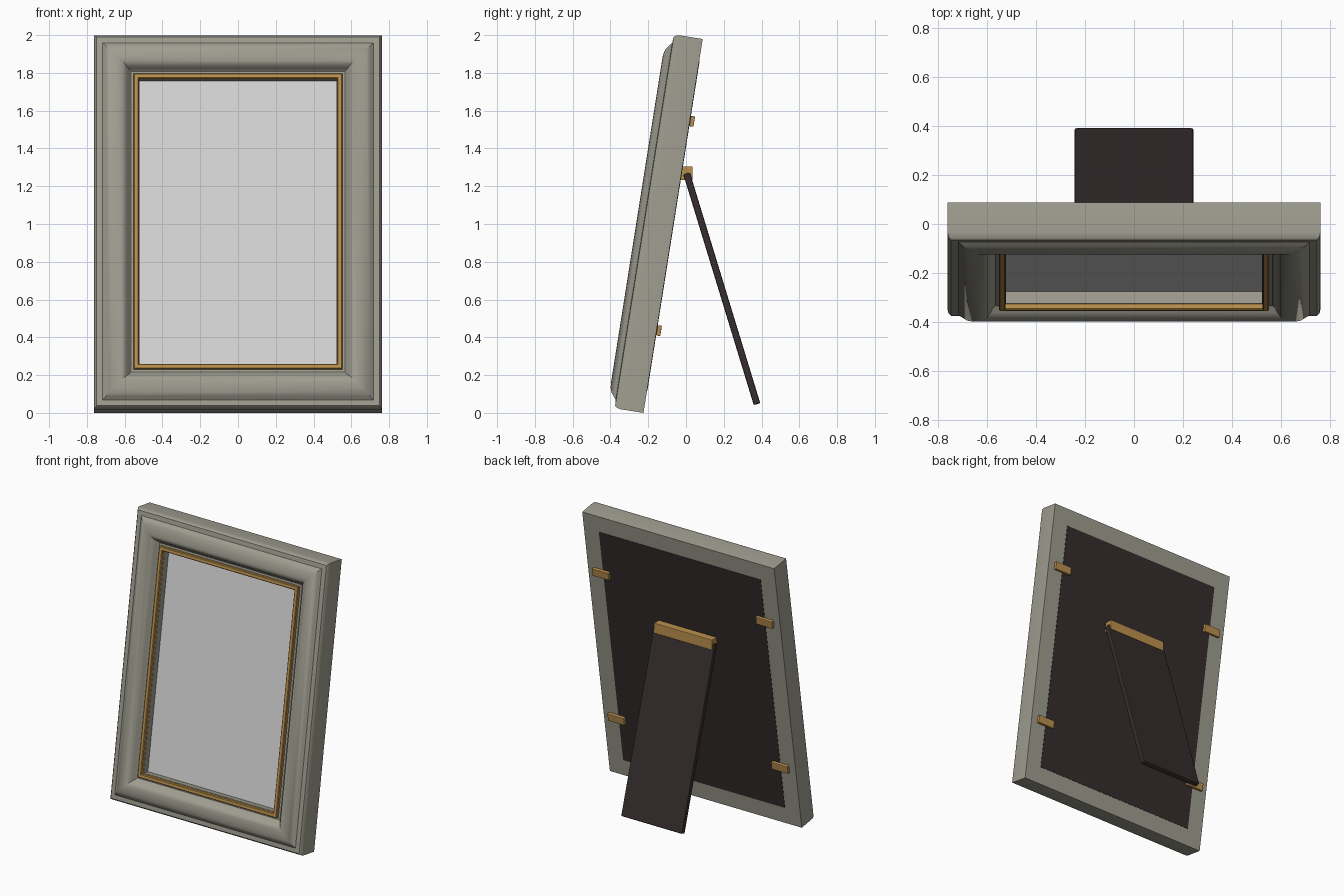
import bpy, bmesh, math
from mathutils import Matrix

if "Cube" in bpy.data.objects:
    bpy.data.objects.remove(bpy.data.objects["Cube"])

W, H = 0.762, 2.004          # half width and height of the moulding
LEAN = Matrix.Translation((0, -0.225, 0)) @ Matrix.Rotation(math.radians(-9), 4, 'X')


def material(name, rgb):
    m = bpy.data.materials.new(name)
    m.diffuse_color = (*rgb, 1)
    m.use_nodes = True
    m.node_tree.nodes["Principled BSDF"].inputs["Base Color"].default_value = m.diffuse_color
    return m


GREY = material("warm_grey_paint", (0.35, 0.34, 0.28))
GOLD = material("gold", (0.50, 0.28, 0.075))
BROWN = material("dark_brown", (0.036, 0.026, 0.026))
GLASS = material("pale_grey", (0.68, 0.68, 0.68))


def finish(bm, name, mat, matrix):
    bmesh.ops.recalc_face_normals(bm, faces=bm.faces)
    me = bpy.data.meshes.new(name)
    bm.to_mesh(me)
    bm.free()
    me.materials.append(mat)
    ob = bpy.data.objects.new(name, me)
    bpy.context.collection.objects.link(ob)
    ob.matrix_world = matrix
    return ob


def mitred_ring(name, profile, mat):
    """Sweep a closed (inset, depth) profile round the rectangle with mitred corners."""
    bm = bmesh.new()
    rings = []
    for sx, top in ((-1, 0), (1, 0), (1, 1), (-1, 1)):
        rings.append([bm.verts.new((sx * (W - i), -d, H - i if top else i)) for i, d in profile])
    n = len(profile)
    for a in range(4):
        p, q = rings[a], rings[(a + 1) % 4]
        for k in range(n):
            bm.faces.new((p[k], p[(k + 1) % n], q[(k + 1) % n], q[k]))
    ob = finish(bm, name, mat, LEAN)
    bpy.context.view_layer.objects.active = ob
    ob.select_set(True)
    bpy.ops.object.shade_smooth_by_angle(angle=math.radians(32))
    ob.select_set(False)
    return ob


def box(name, size, center, mat, matrix=LEAN, bevel=0.0):
    bm = bmesh.new()
    bmesh.ops.create_cube(bm, size=1, matrix=Matrix.Translation(center) @ Matrix.Diagonal((*size, 1)))
    if bevel:
        bmesh.ops.bevel(bm, geom=bm.edges[:], offset=bevel, segments=2, profile=0.5, affect='EDGES')
    return finish(bm, name, mat, matrix)


# Moulding: outer step, rounded crest, cove, then the inner ledge
mitred_ring("frame_moulding", [
    (0, 0), (0, 0.122), (0.004, 0.142), (0.014, 0.154), (0.045, 0.156),
    (0.062, 0.170), (0.080, 0.184), (0.102, 0.192), (0.125, 0.195), (0.145, 0.192),
    (0.163, 0.182), (0.176, 0.167), (0.186, 0.148), (0.196, 0.140),
    (0.240, 0.140), (0.240, 0)], GREY)

# Gold lip round the opening
mitred_ring("gold_lip", [
    (0.210, 0.136), (0.210, 0.160), (0.214, 0.165), (0.233, 0.165), (0.238, 0.160), (0.238, 0.136)], GOLD)

# Glass and backing board
box("glass_pane", (1.06, 0.01, 1.54), (0, -0.085, H / 2), GLASS)
box("backing_board", (2 * W - 0.24, 0.03, H - 0.24), (0, -0.013, H / 2), BROWN)

# Retaining clips on the back
for side, sx in (("left", -1), ("right", 1)):
    for level, z in (("lower", 0.443), ("upper", 1.565)):
        box(f"clip_{level}_{side}", (0.13, 0.022, 0.055), (sx * 0.65, 0.013, z), GOLD, bevel=0.003)

# Hinge block and easel strut
box("hinge_block", (0.46, 0.07, 0.072), (0, 0, 1.268), GOLD, Matrix.Identity(4), 0.003)
top, foot = (0.003, 1.268), (0.376, 0.046)
dy, dz = foot[0] - top[0], top[1] - foot[1]
strut = Matrix.Translation((0, (top[0] + foot[0]) / 2, (top[1] + foot[1]) / 2)) @ Matrix.Rotation(math.atan2(dy, dz), 4, 'X')
box("easel_strut", (0.485, 0.036, math.hypot(dy, dz)), (0, 0, 0), BROWN, strut, 0.007)
